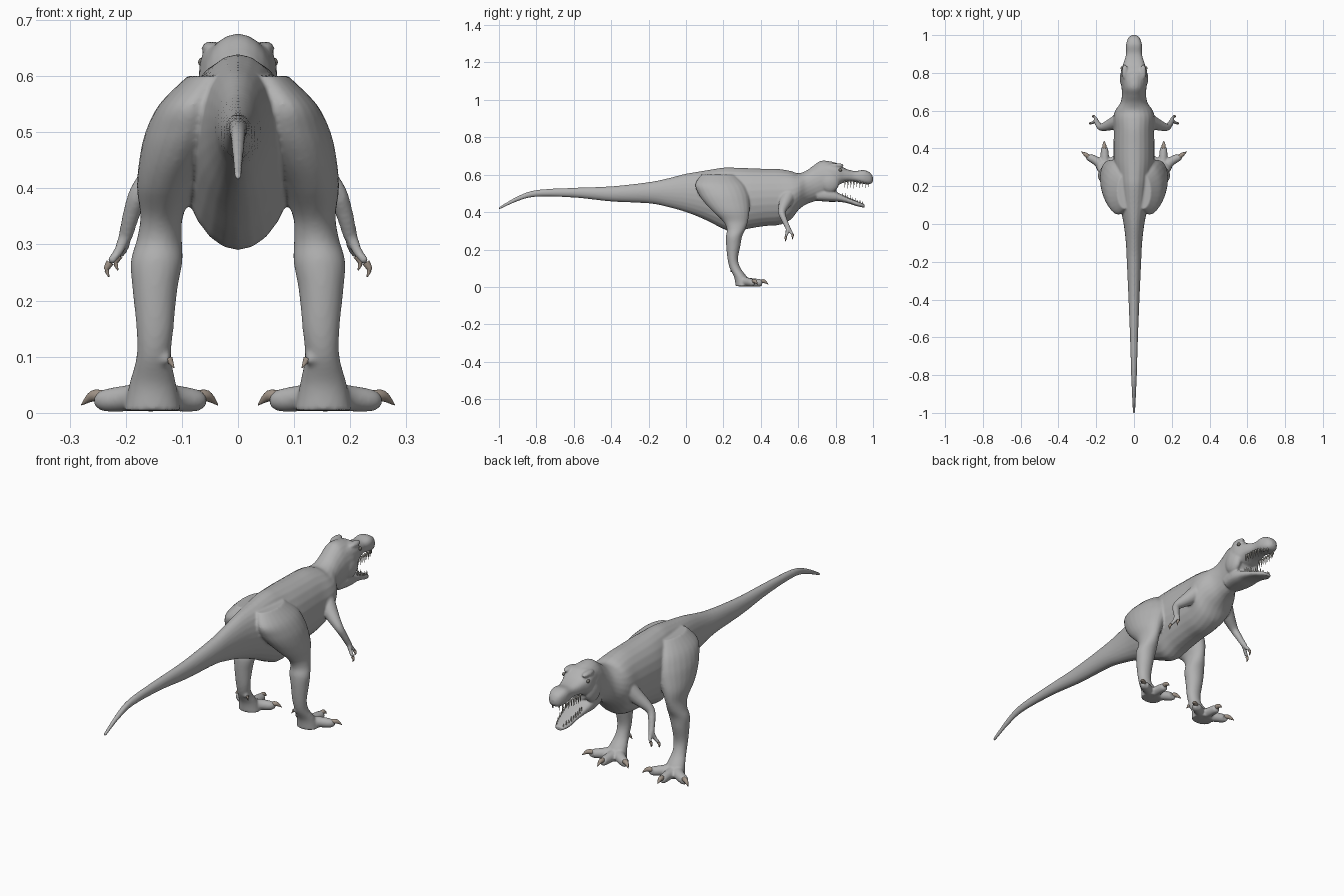
import bpy, bmesh
from math import sin, cos, pi, copysign
from mathutils import Vector

if "Cube" in bpy.data.objects:
    bpy.data.objects.remove(bpy.data.objects["Cube"], do_unlink=True)


def material(name, colour):
    mat = bpy.data.materials.new(name)
    mat.use_nodes = True
    mat.diffuse_color = (*colour, 1)
    shader = next(n for n in mat.node_tree.nodes if n.type == 'BSDF_PRINCIPLED')
    shader.inputs["Base Color"].default_value = (*colour, 1)
    return mat


skin = material("grey skin", (0.45, 0.45, 0.45))
horn = material("brown claw", (0.36, 0.30, 0.25))
ivory = material("pale tooth", (0.55, 0.53, 0.48))
dark = material("dark eye", (0.2, 0.19, 0.17))


def smooth_rows(rows, steps=5):
    """Interpolate rows of numbers with a Catmull-Rom spline."""
    result = []
    last = len(rows) - 1
    for i in range(last):
        before, start = rows[max(i - 1, 0)], rows[i]
        end, after = rows[i + 1], rows[min(i + 2, last)]
        for s in range(steps):
            t = s / steps
            result.append([
                b + t * 0.5 * (c - a + t * (2 * a - 5 * b + 4 * c - d
                                            + t * (3 * (b - c) + d - a)))
                for a, b, c, d in zip(before, start, end, after)])
    result.append(list(rows[last]))
    return result


def loft(bm, rings):
    """Skin closed rings of points and cap both ends."""
    loops = [[bm.verts.new(p) for p in ring] for ring in rings]
    count = len(loops[0])
    for lower, upper in zip(loops, loops[1:]):
        for i in range(count):
            j = (i + 1) % count
            bm.faces.new((lower[i], lower[j], upper[j], upper[i]))
    bm.faces.new(loops[0][::-1])
    bm.faces.new(loops[-1])


def oval(power=1, count=24):
    """Unit superellipse; a power below one gives a boxier section."""
    def shape(value):
        return copysign(abs(value) ** power, value)
    angles = [2 * pi * i / count for i in range(count)]
    return [(shape(cos(a)), shape(sin(a))) for a in angles]


def trunk(bm, rows, power=1):
    """Rows of y, top z, bottom z and half width."""
    loft(bm, [[Vector((w * c, y, (top + low) / 2 + (top - low) / 2 * s))
               for c, s in oval(power)]
              for y, top, low, w in smooth_rows(rows)])


def column(bm, rows, side):
    """Rows of z, x, y and the half sizes along x and y."""
    loft(bm, [[Vector((side * (x + rx * c), y + ry * s, z)) for c, s in oval()]
              for z, x, y, rx, ry in smooth_rows(rows)])


def tube(bm, rows, side, count=14):
    """Rows of x, y, z and radius along a bent path."""
    rows = smooth_rows(rows)
    points = [Vector((side * r[0], r[1], r[2])) for r in rows]
    rings = []
    for i, point in enumerate(points):
        along = points[min(i + 1, len(points) - 1)] - points[max(i - 1, 0)]
        turn = along.to_track_quat('Z', 'Y')
        rings.append([point + turn @ Vector((c, s, 0)) * max(rows[i][3], 0.0006)
                      for c, s in oval(1, count)])
    loft(bm, rings)


def ball(bm, centre, size):
    made = bmesh.ops.create_uvsphere(bm, u_segments=16, v_segments=10, radius=1)
    for v in made["verts"]:
        v.co = Vector(centre) + v.co * Vector(size)


def finish(bm, name, mat):
    bmesh.ops.recalc_face_normals(bm, faces=bm.faces)
    mesh = bpy.data.meshes.new(name)
    for face in bm.faces:
        face.smooth = True
    bm.to_mesh(mesh)
    bm.free()
    mesh.materials.append(mat)
    obj = bpy.data.objects.new(name, mesh)
    bpy.context.collection.objects.link(obj)
    return obj


body = bmesh.new()
claws = bmesh.new()
teeth = bmesh.new()
eyes = bmesh.new()

# Tail, torso, neck and back of the skull
trunk(body, [
    (-1, .427, .413, .007), (-.9, .485, .458, .011), (-.8, .518, .482, .015),
    (-.6, .53, .478, .021), (-.4, .538, .457, .029), (-.2, .56, .447, .038),
    (-.1, .58, .428, .043), (0, .605, .4, .055), (.1, .622, .36, .075),
    (.2, .638, .31, .09), (.26, .638, .29, .1), (.33, .635, .31, .108),
    (.42, .632, .325, .108), (.5, .63, .332, .107), (.56, .62, .36, .11),
    (.6, .608, .41, .1), (.64, .62, .44, .073), (.68, .648, .455, .064),
    (.72, .674, .468, .066), (.77, .672, .49, .072), (.805, .662, .515, .064)])

# Upper snout and lower jaw
trunk(body, [
    (.73, .66, .54, .06), (.8, .664, .54, .07), (.85, .634, .56, .056),
    (.9, .62, .562, .042), (.95, .625, .55, .042), (.985, .61, .55, .03),
    (1, .587, .565, .012)], 0.75)
trunk(body, [
    (.7, .53, .46, .05), (.77, .525, .455, .06), (.82, .5, .455, .053),
    (.87, .478, .446, .043), (.92, .457, .43, .036), (.955, .442, .424, .02)], 0.75)

leg = [
    (.6, .05, .17, .04, .09), (.55, .08, .18, .06, .13), (.5, .09, .2, .075, .135),
    (.45, .11, .22, .066, .12), (.4, .128, .243, .052, .096),
    (.35, .136, .265, .038, .066), (.31, .14, .268, .04, .05),
    (.27, .145, .257, .046, .043), (.22, .148, .253, .04, .038),
    (.15, .148, .25, .033, .028), (.1, .15, .263, .031, .029),
    (.05, .152, .293, .042, .035), (.004, .152, .305, .05, .04)]

for side in (-1, 1):
    # Leg
    column(body, leg, side)

    # Toes spreading from the foot, each with a hooked claw
    for tip_x, tip_y, claw_x, claw_y in (
            (.075, .355, .036, .38), (.156, .395, .158, .44), (.237, .355, .279, .383)):
        tube(body, [(.152, .29, .03, .028), ((.152 + tip_x) / 2, .33, .026, .024),
                    (tip_x, tip_y, .022, .02),
                    (tip_x * .9 + claw_x * .1, tip_y + .012, .022, .012)], side)
        tube(claws, [(tip_x, tip_y, .028, .011),
                     ((tip_x + claw_x) / 2, (tip_y + claw_y) / 2, .03, .01),
                     (claw_x, claw_y, .014, .001)], side)

    # Small rear toe
    tube(body, [(.145, .25, .1, .014), (.122, .245, .095, .01)], side)
    tube(claws, [(.123, .245, .096, .007), (.114, .24, .08, .001)], side)

    # Arm with two fingers
    tube(body, [(.075, .55, .49, .04), (.115, .53, .45, .033),
                (.17, .512, .4, .02), (.188, .525, .36, .016),
                (.2, .545, .315, .013)], side)
    for finger in ([(.2, .545, .32, .012), (.212, .54, .29, .009), (.228, .533, .268, .008)],
                   [(.2, .545, .32, .012), (.203, .56, .295, .009), (.212, .57, .28, .008)]):
        tube(body, finger, side)
        x, y, z, r = finger[-1]
        tube(claws, [(x, y, z, .007), (x + .006, y, z - .012, .005),
                     (x + .002, y - .002, z - .026, .001)], side)

    # Brow ridge, cheek and eye
    ball(body, (side * .048, .805, .65), (.017, .04, .012))
    ball(body, (side * .05, .77, .56), (.026, .05, .055))
    ball(eyes, (side * .064, .825, .625), (.007, .009, .008))

    # Teeth along both jaws
    for i in range(9):
        t = i / 8
        y = .85 + .128 * t
        x = .04 - .022 * t ** 3
        length = .024 if i % 2 else .018
        tube(teeth, [(x, y, .566, .005), (x, y - .002, .55 - length, .0008)], side, 6)
        y = .84 + .105 * t
        z = .484 - .045 * t
        x = .038 - .02 * t * t
        tube(teeth, [(x, y, z - .006, .0045), (x, y - .002, z + length, .0008)], side, 6)

# Fuse all flesh into one smooth skin
hide = finish(body, "body", skin)
fuse = hide.modifiers.new("fuse", 'REMESH')
fuse.mode = 'VOXEL'
fuse.voxel_size = 0.005
fuse.use_smooth_shade = True
relax = hide.modifiers.new("relax", 'SMOOTH')
relax.factor = 0.5
relax.iterations = 5

finish(claws, "claws", horn)
finish(teeth, "teeth", ivory)
finish(eyes, "eyes", dark)
